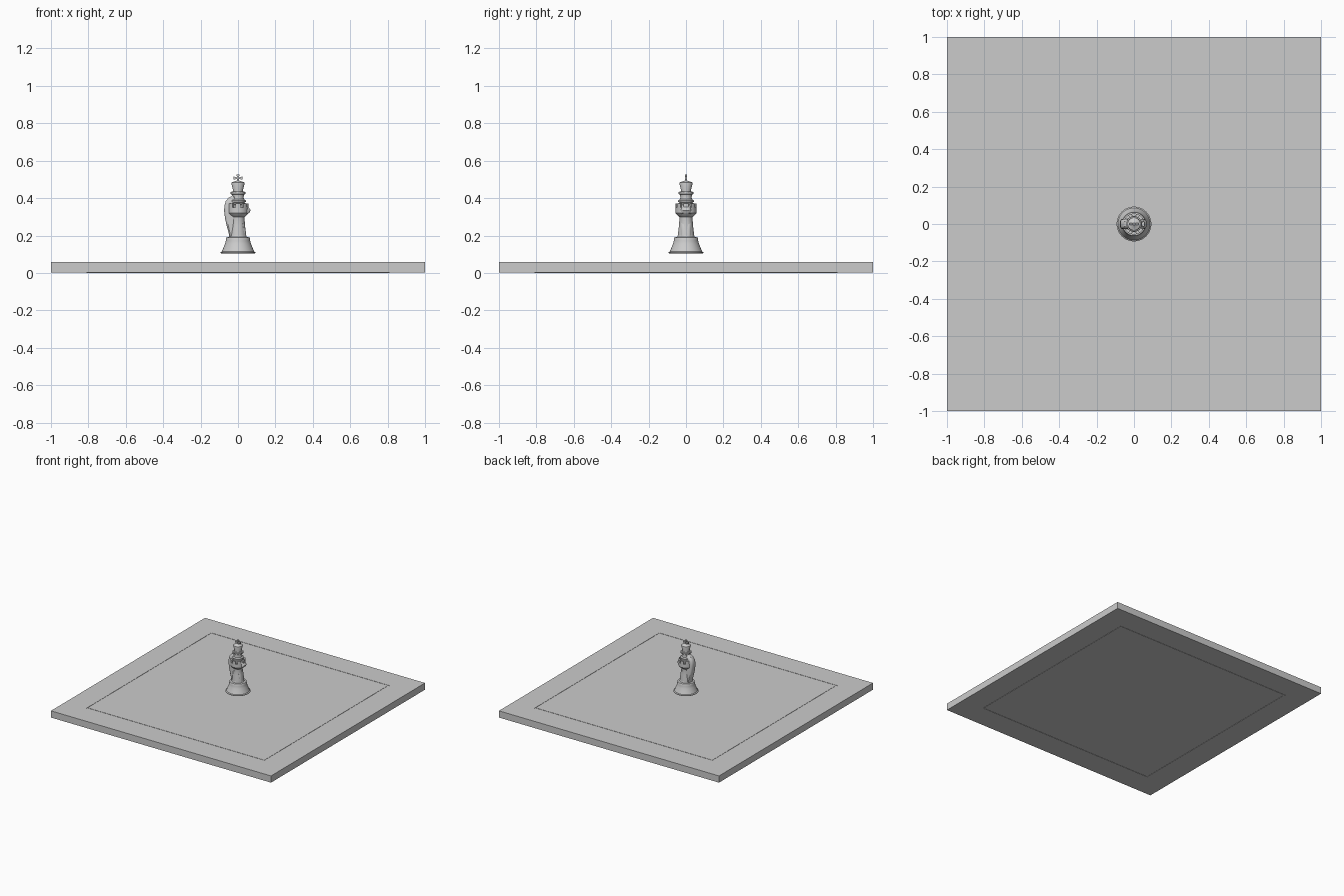
import bpy, bmesh
from math import sin, cos, pi, radians

if "Cube" in bpy.data.objects:
    bpy.data.objects.remove(bpy.data.objects["Cube"])

SEG = 48


def finish(name, bm, smooth=True):
    bmesh.ops.recalc_face_normals(bm, faces=bm.faces)
    me = bpy.data.meshes.new(name)
    bm.to_mesh(me)
    bm.free()
    ob = bpy.data.objects.new(name, me)
    bpy.context.collection.objects.link(ob)
    if smooth:
        bpy.ops.object.select_all(action='DESELECT')
        ob.select_set(True)
        bpy.context.view_layer.objects.active = ob
        bpy.ops.object.shade_smooth_by_angle(angle=radians(35))
    return ob


def add_box(bm, x0, x1, y0, y1, z0, z1):
    v = [bm.verts.new((x, y, z)) for z in (z0, z1)
         for x, y in ((x0, y0), (x1, y0), (x1, y1), (x0, y1))]
    for f in ((3, 2, 1, 0), (4, 5, 6, 7), (0, 1, 5, 4), (1, 2, 6, 5), (2, 3, 7, 6), (3, 0, 4, 7)):
        bm.faces.new([v[i] for i in f])


def square_ring(name, inner, outer, z0, z1):
    bm = bmesh.new()
    loops = [[bm.verts.new((sx * r, sy * r, z)) for sx, sy in ((-1, -1), (1, -1), (1, 1), (-1, 1))]
             for r, z in ((inner, z0), (outer, z0), (outer, z1), (inner, z1))]
    for a in range(4):
        p, q = loops[a], loops[(a + 1) % 4]
        for i in range(4):
            j = (i + 1) % 4
            bm.faces.new((p[i], p[j], q[j], q[i]))
    return finish(name, bm, False)


def add_lathe(bm, prof):
    rings = [[bm.verts.new((r * cos(2 * pi * i / SEG), r * sin(2 * pi * i / SEG), z))
              for i in range(SEG)] for r, z in prof]
    for a, b in zip(rings, rings[1:]):
        for i in range(SEG):
            j = (i + 1) % SEG
            bm.faces.new((a[i], a[j], b[j], b[i]))
    bm.faces.new(rings[0][::-1])
    bm.faces.new(rings[-1])


def add_arc_blocks(bm, count, r0, r1, z0, z1, fill=0.65, n=5):
    for k in range(count):
        loops = []
        for s in range(n + 1):
            a = 2 * pi * (k + fill * (s / n - 0.5)) / count
            loops.append([bm.verts.new((r * cos(a), r * sin(a), z))
                          for r, z in ((r0, z0), (r1, z0), (r1, z1), (r0, z1))])
        for p, q in zip(loops, loops[1:]):
            for i in range(4):
                j = (i + 1) % 4
                bm.faces.new((p[i], p[j], q[j], q[i]))
        bm.faces.new(loops[0])
        bm.faces.new(loops[-1][::-1])


def base(s):
    # Shared flared foot, scaled in radius per piece
    pts = [(.088, .104), (.093, .106), (.093, .111), (.086, .115), (.083, .122), (.078, .135),
           (.070, .155), (.065, .172), (.065, .185), (.062, .190), (.047, .192)]
    return [(r * s, z) for r, z in pts]


def dome(r, zc, h, n=8, start=-50):
    out = []
    for i in range(n + 1):
        a = radians(start + (88 - start) * i / n)
        out.append((r * cos(a), zc + h * sin(a)))
    return out


# Board: frame, playing field and a thin inlaid trim line
square_ring("board_frame", .81, 1.0, .002, .057)
square_ring("board_trim", .80, .81, 0, .055)
bm = bmesh.new()
add_box(bm, -.8, .8, -.8, .8, .002, .057)
finish("board_field", bm, False)

# King: column, collars, flared crown and cross
bm = bmesh.new()
add_lathe(bm, base(1) + [(.040, .21), (.032, .26), (.028, .32), (.028, .375), (.042, .38), (.042, .388),
                         (.032, .394), (.030, .405), (.032, .418), (.041, .423), (.041, .432),
                         (.027, .436), (.026, .442), (.036, .478), (.034, .484), (.010, .492), (.006, .496)])
finish("king", bm)
bm = bmesh.new()
for m in (0, 1):
    for s in (-1, 1):
        # Flared arms of the cross
        pr = [(s * .003, .003), (s * .024 if m == 0 else s * .018, .009)]
        v = []
        for d, w in pr:
            for a, b in ((-w, -.006), (w, -.006), (w, .006), (-w, .006)):
                v.append(bm.verts.new((d, b, .507 + a) if m == 0 else (a, b, .507 + d)))
        for f in ((0, 1, 2, 3), (4, 5, 6, 7), (0, 1, 5, 4), (1, 2, 6, 5), (2, 3, 7, 6), (3, 0, 4, 7)):
            bm.faces.new([v[i] for i in f])
finish("king_cross", bm, False)

# Queen: slim column with a toothed coronet and ball
bm = bmesh.new()
add_lathe(bm, base(.97) + [(.038, .21), (.030, .26), (.026, .32), (.026, .36), (.039, .366), (.039, .374),
                           (.029, .38), (.024, .39), (.034, .425), (.030, .428), (.012, .438)]
          + dome(.009, .446, .009))
add_arc_blocks(bm, 8, .028, .035, .42, .436)
finish("queen", bm)

# Bishop: column with a pointed head and finial
bm = bmesh.new()
add_lathe(bm, base(.92) + [(.036, .21), (.027, .26), (.023, .32), (.036, .326), (.036, .334), (.024, .34),
                           (.030, .355), (.031, .37), (.024, .39), (.010, .41)] + dome(.009, .415, .009))
finish("bishop", bm)

# Rook: tapering tower with battlements
bm = bmesh.new()
add_lathe(bm, base(.94) + [(.043, .21), (.038, .25), (.035, .29), (.036, .30), (.050, .312), (.056, .320),
                           (.056, .350), (.042, .350), (.042, .342)])
add_arc_blocks(bm, 8, .042, .056, .349, .372)
finish("rook", bm)

# Pawn: short column with a collar and round head
bm = bmesh.new()
add_lathe(bm, base(.85) + [(.034, .20), (.026, .23), (.022, .27), (.036, .276), (.036, .282), (.022, .288)]
          + dome(.031, .315, .031))
finish("pawn", bm)

# Knight: foot, and a head cut from a rounded side outline
bm = bmesh.new()
add_lathe(bm, base(.94))
finish("knight_base", bm)
outline = [(-.046, .188), (-.050, .215), (-.060, .25), (-.069, .29), (-.074, .33), (-.073, .36), (-.065, .385),
           (-.050, .402), (-.034, .410), (-.026, .422), (-.016, .407), (.005, .396), (.025, .382), (.042, .362),
           (.060, .348), (.067, .335), (.060, .321), (.044, .316), (.026, .322), (.012, .315), (.022, .29),
           (.035, .26), (.041, .225), (.044, .188)]
bm = bmesh.new()
layers = []
for y, k in ((-.027, .82), (-.023, .93), (-.014, 1), (.014, 1), (.023, .93), (.027, .82)):
    layers.append([bm.verts.new((-.012 + (x + .012) * k, y, .29 + (z - .29) * (k if z > .29 else 1)))
                   for x, z in outline])
n = len(outline)
for p, q in zip(layers, layers[1:]):
    for i in range(n):
        j = (i + 1) % n
        bm.faces.new((p[i], p[j], q[j], q[i]))
bm.faces.new(layers[0])
bm.faces.new(layers[-1][::-1])
finish("knight_head", bm)
